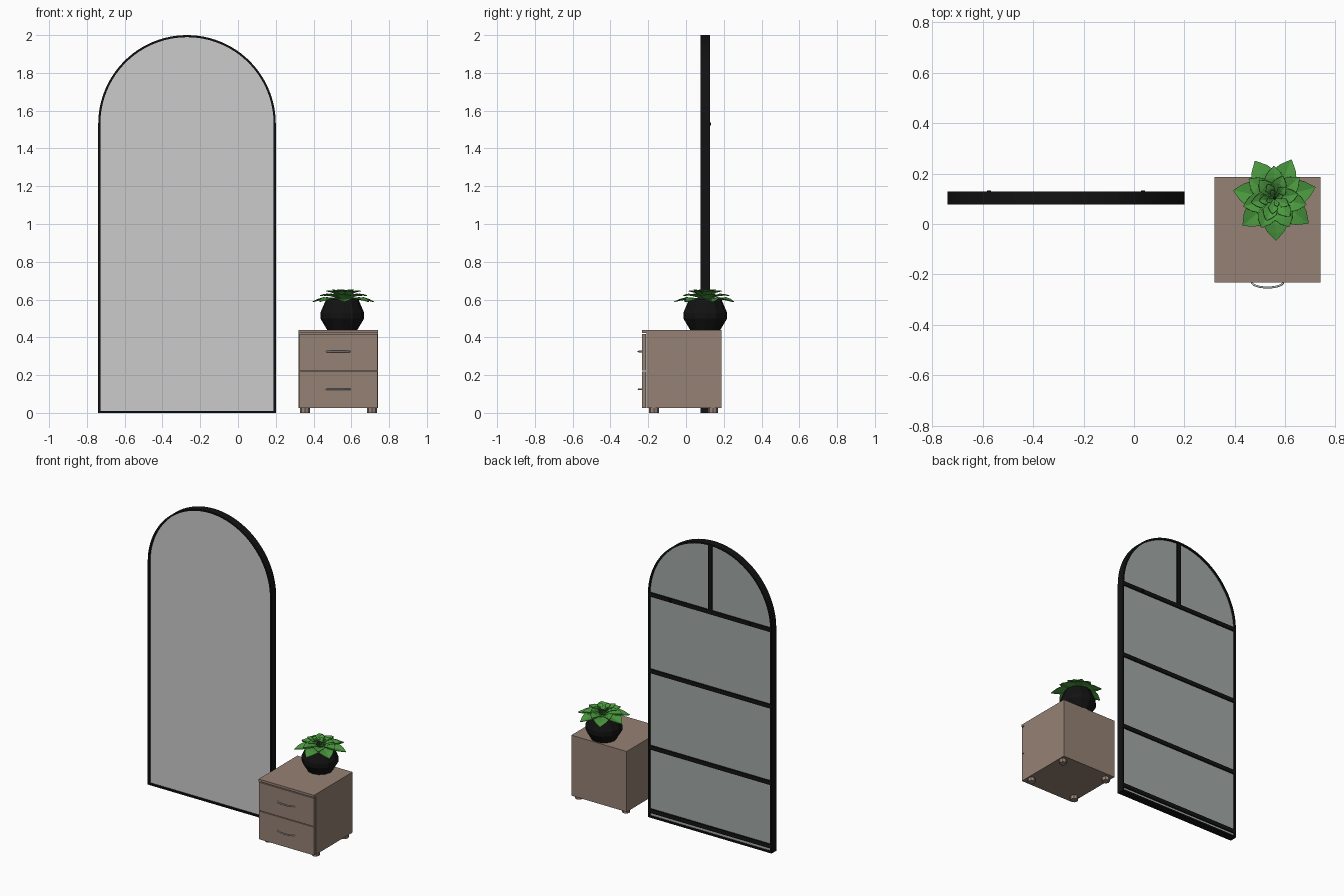
import bpy, bmesh
from math import sin, cos, pi, radians
from mathutils import Vector

if "Cube" in bpy.data.objects:
    bpy.data.objects.remove(bpy.data.objects["Cube"])


def material(name, rgb):
    m = bpy.data.materials.new(name)
    m.diffuse_color = (*rgb, 1)
    m.use_nodes = True
    m.node_tree.nodes["Principled BSDF"].inputs["Base Color"].default_value = m.diffuse_color
    return m


BLACK = material("black", (0.006, 0.006, 0.006))
WOOD = material("wood", (0.30, 0.22, 0.175))
GREEN = material("green", (0.07, 0.32, 0.05))
BACKING = material("backing", (0.36, 0.40, 0.39))


def finish(name, bm, mat=None):
    bmesh.ops.recalc_face_normals(bm, faces=bm.faces)
    me = bpy.data.meshes.new(name)
    bm.to_mesh(me)
    bm.free()
    ob = bpy.data.objects.new(name, me)
    bpy.context.collection.objects.link(ob)
    if mat:
        me.materials.append(mat)
    return ob


def box(name, x, y, z, mat=None):
    """Box from (min, max) pairs."""
    bm = bmesh.new()
    bmesh.ops.create_cube(bm, size=1)
    for v in bm.verts:
        v.co = [a + (b - a) * (c + 0.5) for (a, b), c in zip((x, y, z), v.co)]
    return finish(name, bm, mat)


def lathe(name, profile, sides, centre, mat):
    """Faceted turned shape; the profile starts and ends on the axis."""
    bm = bmesh.new()
    rings = [[bm.verts.new((centre[0] + r * cos(2 * pi * i / sides),
                            centre[1] + r * sin(2 * pi * i / sides), z))
              for i in range(sides)] for r, z in profile]
    for a, b in zip(rings, rings[1:]):
        for i in range(sides):
            j = (i + 1) % sides
            bm.faces.new((a[i], a[j], b[j], b[i]))
    bm.faces.new(rings[0])
    bm.faces.new(rings[-1])
    return finish(name, bm, mat)


# ---- Arched mirror ----
MX, R, SPRING = -0.27, 0.47, 1.53


def arch(inset, n=48):
    r = R - inset
    pts = [(MX - r, inset), (MX + r, inset)]
    return pts + [(MX + r * cos(pi * i / n), SPRING + r * sin(pi * i / n)) for i in range(n + 1)]


def arch_panel(name, inset, y0, y1, mat=None):
    bm = bmesh.new()
    face = bm.faces.new([bm.verts.new((x, y0, z)) for x, z in arch(inset)])
    ext = bmesh.ops.extrude_face_region(bm, geom=[face], use_keep_orig=True)
    verts = [g for g in ext["geom"] if isinstance(g, bmesh.types.BMVert)]
    bmesh.ops.translate(bm, verts=verts, vec=(0, y1 - y0, 0))
    return finish(name, bm, mat)


Y0, Y1, RIM = 0.077, 0.128, 0.011
bm = bmesh.new()
loops = [[bm.verts.new((x, y, z)) for x, z in arch(i)]
         for i, y in ((0, Y0), (0, Y1), (RIM, Y1), (RIM, Y0))]
for k in range(4):
    a, b = loops[k], loops[(k + 1) % 4]
    for i in range(len(a)):
        j = (i + 1) % len(a)
        bm.faces.new((a[i], a[j], b[j], b[i]))
finish("mirror_frame", bm, BLACK)
arch_panel("mirror_glass", RIM - 0.001, 0.090, 0.100)
arch_panel("mirror_backing", RIM - 0.001, 0.100, 0.117, BACKING)

# Back braces and their small hanging studs
for z in (0.045, 0.48, 1.005, SPRING):
    box("back_brace", (MX - R + 0.005, MX + R - 0.005), (0.115, 0.126), (z - 0.014, z + 0.014), BLACK)
box("back_upright", (MX - 0.014, MX + 0.014), (0.115, 0.126), (SPRING, 1.993), BLACK)
for s in (-1, 1):
    x = MX + s * 0.305
    box("hanging_stud", (x - 0.008, x + 0.008), (0.12, 0.133), (SPRING - 0.008, SPRING + 0.008), BLACK)

# ---- Bedside cabinet ----
box("cabinet_body", (0.32, 0.74), (-0.21, 0.187), (0.025, 0.424), WOOD)
box("cabinet_top", (0.32, 0.74), (-0.233, 0.187), (0.424, 0.44), WOOD)
for z in (0.027, 0.225):
    box("drawer_front", (0.322, 0.738), (-0.232, -0.211), (z, z + 0.193), WOOD)
for x in (0.355, 0.71):
    for y in (-0.17, 0.143):
        lathe("cabinet_foot", [(0.026, 0), (0.026, 0.026)], 8, (x, y), WOOD)

# Bowed drawer handles
for z in (0.125, 0.325):
    cu = bpy.data.curves.new("drawer_handle", "CURVE")
    cu.dimensions = "3D"
    cu.bevel_depth = 0.004
    cu.bevel_resolution = 2
    cu.use_fill_caps = True
    sp = cu.splines.new("POLY")
    sp.points.add(16)
    for i, p in enumerate(sp.points):
        a = pi * i / 16
        p.co = (0.53 - 0.062 * cos(a), -0.231 - 0.021 * sin(a), z, 1)
    bpy.context.collection.objects.link(bpy.data.objects.new("drawer_handle", cu))

# ---- Potted succulent ----
PX, PY = 0.558, 0.102
lathe("plant_pot", [(0.080, 0.44), (0.116, 0.50), (0.116, 0.53), (0.086, 0.60),
                    (0.078, 0.60), (0.078, 0.585)], 12, (PX - 0.006, PY), BLACK)

# Leaf: position along the length, half width
LEAF = [(0.0, 0.10), (0.35, 0.20), (0.62, 0.31), (0.82, 0.20), (1.0, 0.012)]


def leaf(bm, angle, reach, base_z, tip_z):
    out = Vector((cos(angle), sin(angle), 0))
    side = Vector((-sin(angle), cos(angle), 0))
    rows = []
    for t, w in LEAF:
        mid = Vector((PX, PY, base_z + (tip_z - base_z) * t)) + out * (0.005 + (reach - 0.005) * t)
        mid.z += 0.012 * sin(pi * t)
        cup = Vector((0, 0, w * reach * 0.22)) - out * w * reach * 0.15
        rows.append([bm.verts.new(mid + side * (w * reach * s) + cup * abs(s)) for s in (-1, 0, 1)])
    for a, b in zip(rows, rows[1:]):
        for k in range(2):
            bm.faces.new((a[k], a[k + 1], b[k + 1], b[k]))


# Rosette layers: count, reach, base height, tip height, start angle
for n, reach, bz, tz, start in ((7, 0.167, 0.592, 0.589, 15), (7, 0.128, 0.595, 0.622, 40),
                                (6, 0.094, 0.598, 0.646, 10), (5, 0.062, 0.602, 0.653, 45),
                                (4, 0.034, 0.606, 0.650, 20)):
    bm = bmesh.new()
    for i in range(n):
        leaf(bm, radians(start) + 2 * pi * i / n, reach, bz, tz)
    ob = finish("succulent_leaves", bm, GREEN)
    mod = ob.modifiers.new("thickness", "SOLIDIFY")
    mod.thickness = 0.003
